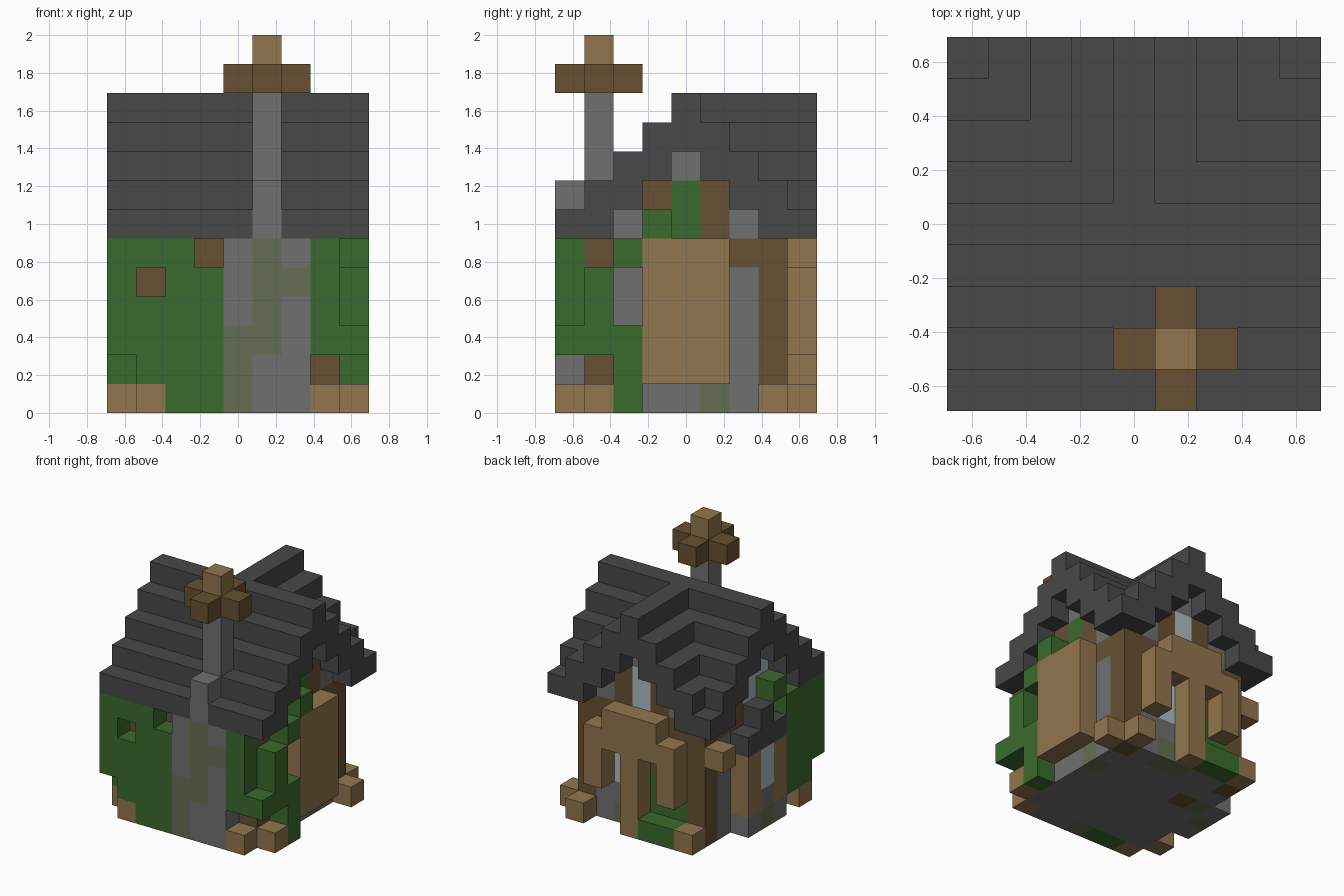
import bpy, bmesh
from mathutils import Vector

cube = bpy.data.objects.get("Cube")
if cube:
    bpy.data.objects.remove(cube, do_unlink=True)

N = 9                # plan size in blocks
TALL = 13            # height in blocks
S = 2 / TALL         # edge of one block

# One letter per block colour
PALETTE = {
    "g": ("leaf_green", (.042, .147, .026)),
    "t": ("light_wood", (.283, .181, .076)),
    "b": ("dark_wood", (.136, .080, .032)),
    "s": ("stone", (.162, .162, .162)),
    "m": ("mossy_stone", (.130, .156, .089)),
    "d": ("roof_slate", (.065, .065, .065)),
    "w": ("window_glass", (.42, .51, .55)),
}


def make_material(name, rgb):
    mat = bpy.data.materials.new(name)
    mat.use_nodes = True
    mat.diffuse_color = (*rgb, 1)
    mat.node_tree.nodes["Principled BSDF"].inputs["Base Color"].default_value = (*rgb, 1)
    return mat


materials = {key: make_material(*value) for key, value in PALETTE.items()}
blocks = {}          # (x, y, z) -> (part, colour letter)


def put(part, colour, xs, ys, zs):
    for x in xs:
        for y in ys:
            for z in zs:
                blocks[x, y, z] = (part, colour)


def layer(part, axis, level, rows):
    """Fill an upright slice from rows of letters, top row first."""
    rows = rows.split()
    for z, row in enumerate(reversed(rows)):
        for a, letter in enumerate(row):
            if letter != ".":
                cell = (level, a, z) if axis == "x" else (a, level, z)
                blocks[cell] = (part, letter)


def one(n):
    return range(n, n + 1)


# Floor
inner = range(1, N - 1)
put("floor", "s", inner, inner, one(0))
for x, y in ((2, 7), (2, 5), (1, 3)):
    put("floor", "b", one(x), one(y), one(0))

# Structural walls with gable infill
layer("left_wall", "x", 1, """
    ....s.... ...wwb... ..sbwbs.. .bbbbbbb. .bsssssb.
    .bsssssb. .bsssssb. .bsssssb. .ssssmss.""")
layer("right_wall", "x", 7, """
    ....s.... ...bgb... ..sbgbs.. .bsbbbbb. .bsssssb.
    .bsssssb. .bsssssb. .bsssssb. .ssssmsb.""")
layer("back_wall", "y", 7, """
    ....s.... ...bwb... ..sbwbs.. .bbbbbbb. .bssbssb.
    .bsbswsb. .bsgswsb. .bggsssb. .bssmmsb.""")
layer("front_inner_wall", "y", 1, """
    gbbbsssb. gbbsssbbg gbbsssbbg gbbsssbbg gbbsssbb. tssssssst""")

# Outer cladding, bays, porch and ivy
layer("left_bay_and_ivy", "x", 0, """
    ...g..... ggg.d.... gggddd.t. gggtwt... gggtwt... .ggtst... .t.sms...""")
layer("right_bay_and_ivy", "x", 8, """
    ...g..... ..gttt... .g.ttt... .g.ttt... gggttt... ..gttt... .tg....t.""")
layer("back_porch", "y", 8, """
    ...ttt... ..ttttt.. ..t.t.t.. ..t.t.t.. ....t.... .tggt..t.""")
layer("front_cladding", "y", 0, """
    ggg.smsg. g.ggsmmg. ggggsmsg. ggggmmsgg .gggmss.. .tggmsst.""")
put("right_bay_and_ivy", "t", one(8), one(7), one(0))

# Stepped roof: ridge along x crossed by a gable running to the back
MID, RIDGE, EAVE = 4, 10, 6
for x in range(N):
    for y in range(N):
        top = RIDGE - abs(y - MID)
        if y > MID:
            top = max(top, RIDGE - abs(x - MID))
        put("roof", "d", one(x), one(y), range(max(EAVE, top - 1), top + 1))

# Chimney with its cross shaped cap
put("chimney", "s", one(5), one(0), range(EAVE, EAVE + 2))
put("chimney", "s", one(5), one(1), range(EAVE + 1, RIDGE + 1))
put("chimney_cap", "b", range(4, 7), one(1), one(RIDGE + 1))
put("chimney_cap", "b", one(5), range(3), one(RIDGE + 1))
put("chimney_tip", "t", one(5), one(1), one(RIDGE + 2))


# Turn each part into a mesh of its exposed block faces
def build(part):
    cells = {c: v[1] for c, v in blocks.items() if v[0] == part}
    letters = sorted(set(cells.values()))
    bm = bmesh.new()
    for cell, letter in cells.items():
        for axis in range(3):
            for side in (-1, 1):
                n = Vector((0, 0, 0))
                n[axis] = side
                if tuple(int(c + d) for c, d in zip(cell, n)) in blocks:
                    continue
                u, v = Vector((0, 0, 0)), Vector((0, 0, 0))
                u[(axis + 1) % 3] = 1
                v[(axis + 2) % 3] = side
                centre = Vector(cell) + Vector((.5 - N / 2, .5 - N / 2, .5)) + n / 2
                ring = (-u - v, u - v, u + v, v - u)
                face = bm.faces.new([bm.verts.new((centre + r / 2) * S) for r in ring])
                face.material_index = letters.index(letter)
    bmesh.ops.remove_doubles(bm, verts=bm.verts, dist=S / 100)
    mesh = bpy.data.meshes.new(part)
    bm.to_mesh(mesh)
    bm.free()
    for letter in letters:
        mesh.materials.append(materials[letter])
    bpy.context.collection.objects.link(bpy.data.objects.new(part, mesh))


for part in sorted({v[0] for v in blocks.values()}):
    build(part)
